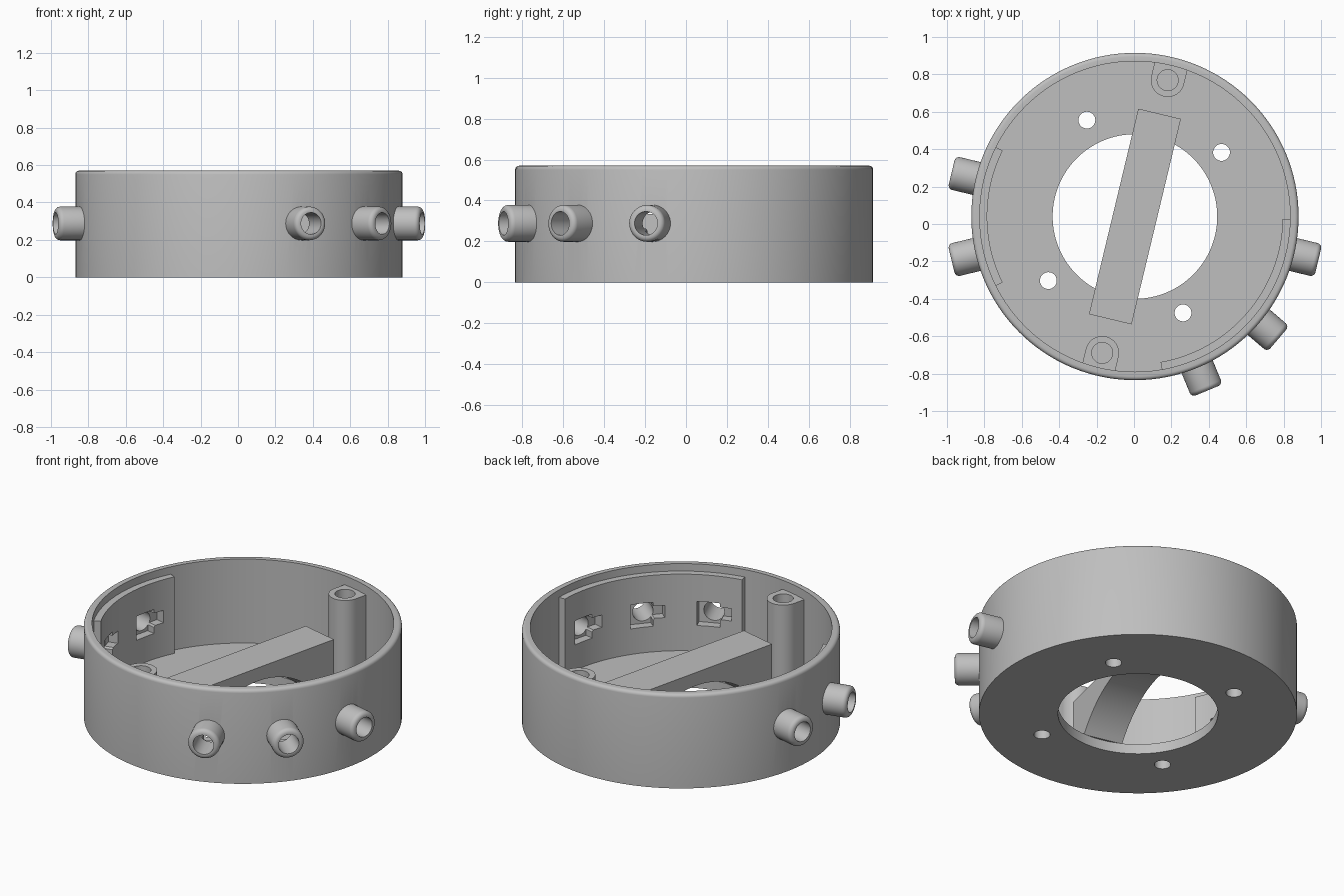
import bpy, bmesh
from math import sin, cos, radians, pi, asin
from mathutils import Matrix

cube = bpy.data.objects.get("Cube")
if cube:
    bpy.data.objects.remove(cube, do_unlink=True)

# Material
grey = bpy.data.materials.new("plain grey")
grey.use_nodes = True
colour = (0.52, 0.52, 0.52, 1)
grey.diffuse_color = colour
grey.node_tree.nodes["Principled BSDF"].inputs["Base Color"].default_value = colour

# Main dimensions
CENTRE = Matrix.Translation((0.005, 0.04, 0))
WALL_IN, WALL_OUT, HEIGHT = 0.83, 0.875, 0.57
FLOOR, BORE = 0.06, 0.44
PORT_Z, PORT_HOLE = 0.288, 0.058
TILT = 13.5


def frame(angle):
    """Local frame at the ring centre with x pointing outward at the angle."""
    return CENTRE @ Matrix.Rotation(radians(angle), 4, 'Z')


def port_frame(angle):
    """Frame whose z axis runs outward along a port."""
    return frame(angle) @ Matrix.Translation((0, 0, PORT_Z)) @ Matrix.Rotation(pi / 2, 4, 'Y')


def arc(radius, start, end, steps, x=0, y=0):
    angles = [radians(start + (end - start) * i / steps) for i in range(steps + 1)]
    return [(x + radius * cos(a), y + radius * sin(a)) for a in angles]


def circle(radius, x=0, y=0, steps=40):
    return arc(radius, 0, 360, steps, x, y)[:-1]


def rect(x0, x1, y0, y1):
    return [(x0, y0), (x1, y0), (x1, y1), (x0, y1)]


def finish(name, bm, matrix):
    bmesh.ops.recalc_face_normals(bm, faces=bm.faces)
    bm.transform(matrix)
    mesh = bpy.data.meshes.new(name)
    bm.to_mesh(mesh)
    bm.free()
    mesh.materials.append(grey)
    ob = bpy.data.objects.new(name, mesh)
    bpy.context.scene.collection.objects.link(ob)
    return ob


def prism(name, outline, z0, z1, matrix):
    bm = bmesh.new()
    low = [bm.verts.new((x, y, z0)) for x, y in outline]
    high = [bm.verts.new((x, y, z1)) for x, y in outline]
    bm.faces.new(low[::-1])
    bm.faces.new(high)
    n = len(outline)
    for i in range(n):
        j = (i + 1) % n
        bm.faces.new((low[i], low[j], high[j], high[i]))
    return finish(name, bm, matrix)


def lathe(name, profile, steps, matrix):
    """Revolve a closed (radius, z) loop around z."""
    bm = bmesh.new()
    rings = [[bm.verts.new((r * cos(2 * pi * i / steps), r * sin(2 * pi * i / steps), z))
              for r, z in profile] for i in range(steps)]
    n = len(profile)
    for i in range(steps):
        a, b = rings[i], rings[(i + 1) % steps]
        for k in range(n):
            m = (k + 1) % n
            bm.faces.new((a[k], b[k], b[m], a[m]))
    return finish(name, bm, matrix)


def cut(ob, cutter):
    """Subtract the cutter, then discard it."""
    cutter.hide_render = True
    mod = ob.modifiers.new("cut", 'BOOLEAN')
    mod.operation, mod.solver, mod.object = 'DIFFERENCE', 'EXACT', cutter
    bpy.context.view_layer.objects.active = ob
    bpy.ops.object.modifier_apply(modifier=mod.name)
    bpy.data.objects.remove(cutter, do_unlink=True)


parts = []

# Round housing with open floor and softened rim
rim = arc(0.02, 0, 90, 4, WALL_OUT - 0.02, HEIGHT - 0.02)
profile = [(BORE, 0), (WALL_OUT, 0)] + rim + [(WALL_IN, HEIGHT), (WALL_IN, FLOOR), (BORE, FLOOR)]
housing = lathe("housing", profile, 128, CENTRE)
parts.append(housing)

# Mounting holes in the floor
for angle in (36.5, 116.5, 216.5, 296.5):
    cut(housing, prism("hole_cutter", circle(0.045, 0.576), -0.1, 0.2, frame(angle)))

# Thick wall pads, each with its ports: middle angle, half spread, port angles
pads = (("right_pad", 180, 26.5, (166.5, 193.5)),
        ("left_pad", -40.5, 39.5, (-13.5, -40.5, -67.5)))
for name, middle, half, ports in pads:
    outline = arc(0.85, -half, half, 36) + arc(0.79, half, -half, 36)
    pad = prism(name, outline, 0.05, 0.525, frame(middle))
    parts.append(pad)
    for angle in ports:
        # Through hole, square pocket and side slot
        for target in (housing, pad):
            cut(target, prism("port_cutter", circle(PORT_HOLE), 0.6, 0.95, port_frame(angle)))
            cut(target, prism("pocket_cutter", rect(0.7, 0.84, -0.045, 0.085),
                              PORT_Z - 0.073, PORT_Z + 0.073, frame(angle)))
            cut(target, prism("slot_cutter", rect(0.7, 0.838, -0.11, 0.0),
                              PORT_Z - 0.025, PORT_Z + 0.05, frame(angle)))
        # Outer tube with a rounded end
        tip = arc(0.025, 0, 90, 5, 0.09 - 0.025, 1.008 - 0.025)
        tube = [(PORT_HOLE, 0.85), (0.09, 0.85)] + tip + [(PORT_HOLE, 1.008)]
        parts.append(lathe("port_tube", tube, 40, port_frame(angle)))

# Screw posts against the wall
for name, angle in (("back_post", 90 - TILT), ("front_post", 270 - TILT)):
    outline = arc(0.09, 90, 270, 24, 0.75) + [(0.845, -0.09), (0.845, 0.09)]
    post = prism(name, outline, 0.05, 0.515, frame(angle))
    cut(post, prism("screw_cutter", circle(0.056, 0.75), 0.2, 0.6, frame(angle)))
    parts.append(post)

# Arched bridge across the floor opening
span, rise = 0.43, 0.195
radius = (span ** 2 + rise ** 2) / (2 * rise)
swing = asin(span / radius) * 180 / pi
arch = arc(radius, 90 + swing, 90 - swing, 32, 0, FLOOR + rise - radius)
outline = arch + [(0.565, FLOOR), (0.565, 0.335), (-0.565, 0.335), (-0.565, FLOOR)]
bridge = prism("bridge", outline, -0.117, 0.117,
               frame(90 - TILT) @ Matrix.Rotation(pi / 2, 4, 'X'))
parts.append(bridge)

# Smooth curved faces, keep sharp edges
bpy.ops.object.select_all(action='DESELECT')
for ob in parts:
    ob.select_set(True)
bpy.context.view_layer.objects.active = housing
bpy.ops.object.shade_smooth_by_angle(angle=radians(30))
